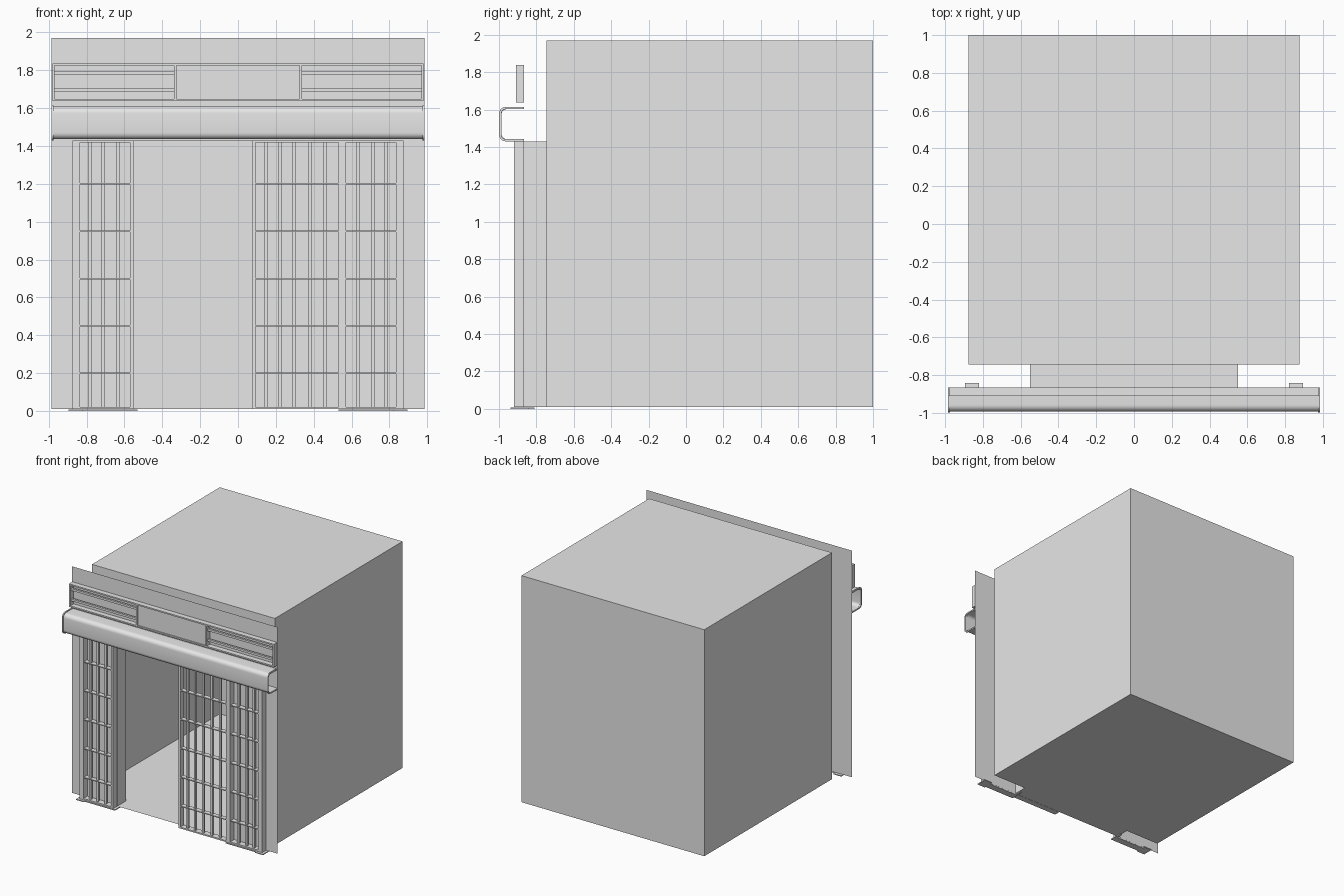
import bpy
import bmesh
import math
from mathutils import Matrix

old = bpy.data.objects.get("Cube")
if old:
    bpy.data.objects.remove(old, do_unlink=True)

grey = bpy.data.materials.new("plain_grey")
grey.use_nodes = True
grey.diffuse_color = (0.8, 0.8, 0.8, 1)
grey.node_tree.nodes["Principled BSDF"].inputs["Base Color"].default_value = (0.8, 0.8, 0.8, 1)

# Main levels and planes
FLOOR, TOP, LINTEL = 0.01, 1.97, 1.43
WALL_Y, ROOM_Y, BACK_Y = -0.865, -0.745, 1.0
GATE_Y = -0.92
HALF, ROOM_X, DOOR_X = 0.985, 0.875, 0.55


def finish(name, bm):
    mesh = bpy.data.meshes.new(name)
    bm.to_mesh(mesh)
    bm.free()
    mesh.materials.append(grey)
    obj = bpy.data.objects.new(name, mesh)
    bpy.context.collection.objects.link(obj)
    return obj


def add_box(bm, x, y, z):
    size = [b - a for a, b in (x, y, z)]
    mid = [(a + b) / 2 for a, b in (x, y, z)]
    m = Matrix.Translation(mid) @ Matrix.Diagonal((*size, 1))
    return bmesh.ops.create_cube(bm, size=1, matrix=m)["verts"]


def add_quad(bm, *points):
    bm.faces.new([bm.verts.new(p) for p in points])


def wall_with_door(bm, half, y):
    # Upright wall with a doorway reaching the floor
    for x0, x1, z0 in ((-half, -DOOR_X, FLOOR), (-DOOR_X, DOOR_X, LINTEL), (DOOR_X, half, FLOOR)):
        add_quad(bm, (x0, y, z0), (x1, y, z0), (x1, y, TOP), (x0, y, TOP))
    bmesh.ops.remove_doubles(bm, verts=bm.verts, dist=0.0001)
    flat = [e for e in bm.edges if len(e.link_faces) == 2]
    bmesh.ops.dissolve_edges(bm, edges=flat, use_verts=False)


def add_frame(bm, x, y, z, t):
    # Rectangular frame of four bars
    add_box(bm, (x[0], x[0] + t), y, z)
    add_box(bm, (x[1] - t, x[1]), y, z)
    inner = (x[0] + t, x[1] - t)
    add_box(bm, inner, y, (z[0], z[0] + t))
    add_box(bm, inner, y, (z[1] - t, z[1]))


# Facade sheet
bm = bmesh.new()
wall_with_door(bm, HALF, WALL_Y)
finish("facade", bm)

# Room shell, with the front swapped for a wall with a doorway
bm = bmesh.new()
add_box(bm, (-ROOM_X, ROOM_X), (ROOM_Y, BACK_Y), (FLOOR, TOP))
front = [f for f in bm.faces if f.normal.y < -0.9 or f.calc_center_median().y < ROOM_Y + 0.01]
bmesh.ops.delete(bm, geom=front, context="FACES_ONLY")
finish("room_shell", bm)
bm = bmesh.new()
wall_with_door(bm, ROOM_X, ROOM_Y)
finish("room_front_wall", bm)

# Passage joining doorway and room
bm = bmesh.new()
ring = [(-DOOR_X, FLOOR), (DOOR_X, FLOOR), (DOOR_X, LINTEL), (-DOOR_X, LINTEL)]
for (xa, za), (xb, zb) in zip(ring, ring[1:] + ring[:1]):
    add_quad(bm, (xa, WALL_Y, za), (xb, WALL_Y, zb), (xb, ROOM_Y, zb), (xa, ROOM_Y, za))
finish("passage", bm)


# Barred gates
def gate(name, x0, x1, left_post, right_post, bars):
    bm = bmesh.new()
    depth = (GATE_Y, WALL_Y - 0.002)
    a, b = x0 + left_post, x1 - right_post
    add_box(bm, (x0, a), depth, (FLOOR, LINTEL))
    add_box(bm, (b, x1), depth, (FLOOR, LINTEL))
    for z in (FLOOR, LINTEL - 0.012):
        add_box(bm, (a, b), depth, (z, z + 0.012))
    for x in bars:
        add_box(bm, (x - 0.009, x + 0.009), (GATE_Y + 0.015, GATE_Y + 0.033), (FLOOR, LINTEL))
    for i in range(5):
        z = 0.2 + 0.25 * i
        add_box(bm, (a, b), (GATE_Y + 0.005, GATE_Y + 0.045), (z - 0.004, z + 0.004))
    finish(name, bm)


side_bars = (0.635, 0.713, 0.783)
gate("right_folded_gate", -ROOM_X, -DOOR_X, 0.04, 0.02, [-x for x in side_bars])
gate("left_folded_gate", DOOR_X, ROOM_X, 0.02, 0.04, side_bars)
gate("left_door_gate", 0.077, DOOR_X, 0.015, 0.02, (0.148, 0.22, 0.298, 0.38, 0.46))

# Floor plates under the folded gates
for side, s in (("left", 1), ("right", -1)):
    bm = bmesh.new()
    for xs, ys in (((0.82, 0.895), (-0.937, -0.843)), ((0.53, 0.82), (-0.925, WALL_Y)),
                   ((0.53, 0.55), (WALL_Y, -0.81))):
        add_box(bm, sorted(s * x for x in xs), ys, (0, FLOOR - 0.002))
    finish(side + "_floor_plate", bm)

# Sign frame with slatted sides and a plain middle panel
SIGN_Y = (-0.91, WALL_Y)
SIGN_Z = (1.637, 1.837)
bm = bmesh.new()
add_frame(bm, (-0.98, 0.98), SIGN_Y, SIGN_Z, 0.012)
for s in (1, -1):
    add_box(bm, sorted((s * 0.325, s * 0.337)), SIGN_Y, SIGN_Z)
    for z in (1.697, 1.787):
        add_box(bm, sorted((s * 0.337, s * 0.968)), (-0.9, -0.882), (z - 0.009, z + 0.009))
finish("sign_frame", bm)
bm = bmesh.new()
add_box(bm, (-0.325, 0.325), (-0.9, -0.88), SIGN_Z)
finish("sign_panel", bm)


# Rounded canopy: C-shaped shell swept along x
def arc(cy, cz, r, start):
    return [(cy + r * math.cos(math.radians(start + 15 * i)),
             cz + r * math.sin(math.radians(start + 15 * i))) for i in range(7)]


def c_shell(name, x0, x1, grow, thick):
    f, t, b = -0.993 - grow, 1.608 + grow, 1.436 - grow
    r = 0.035
    outer = [(WALL_Y, t)] + arc(f + r, t - r, r, 90) + arc(f + r, b + r, r, 180) + [(WALL_Y, b)]
    r -= thick
    f, t, b = f + thick, t - thick, b + thick
    inner = [(WALL_Y, t)] + arc(f + r, t - r, r, 90) + arc(f + r, b + r, r, 180) + [(WALL_Y, b)]
    bm = bmesh.new()
    rows = [[bm.verts.new((x, y, z)) for y, z in pts] for pts in (outer, inner) for x in (x0, x1)]
    o0, o1, i0, i1 = rows
    for p, q in ((o0, o1), (i1, i0), (i0, o0), (o1, i1)):
        for k in range(len(p) - 1):
            bm.faces.new((p[k], p[k + 1], q[k + 1], q[k]))
    for k in (0, -1):
        bm.faces.new((o0[k], o1[k], i1[k], i0[k]))
    bmesh.ops.recalc_face_normals(bm, faces=bm.faces)
    obj = finish(name, bm)
    bpy.ops.object.select_all(action="DESELECT")
    obj.select_set(True)
    bpy.context.view_layer.objects.active = obj
    bpy.ops.object.shade_smooth_by_angle(angle=math.radians(30))


c_shell("canopy", -0.975, 0.975, 0, 0.006)
c_shell("left_canopy_rim", 0.975, HALF, 0.006, 0.012)
c_shell("right_canopy_rim", -HALF, -0.975, 0.006, 0.012)
